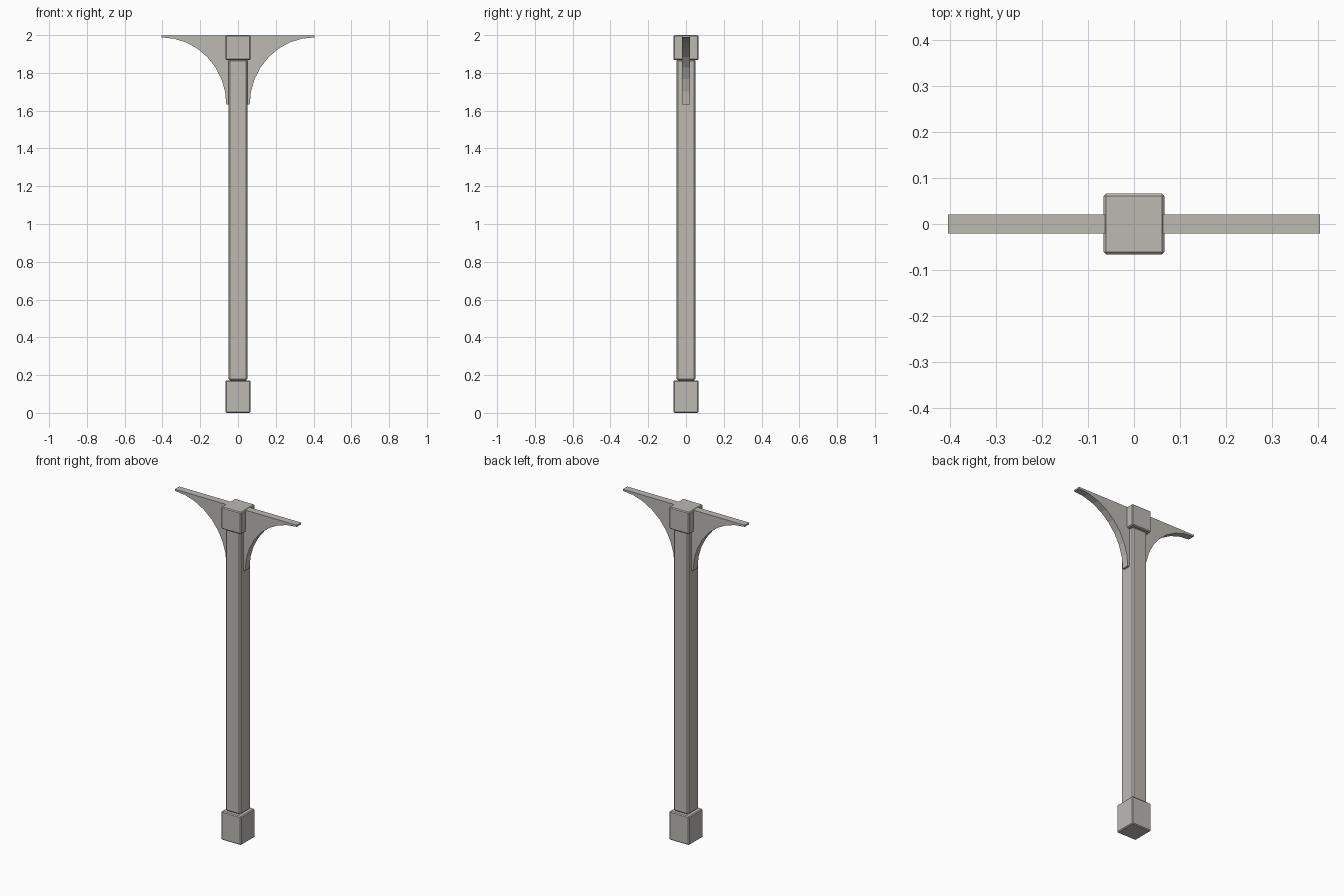
import bpy
import math

cube = bpy.data.objects.get("Cube")
if cube:
    bpy.data.objects.remove(cube, do_unlink=True)

stone = bpy.data.materials.new("warm_grey_stone")
stone.use_nodes = True
colour = (0.51, 0.49, 0.45, 1)
stone.diffuse_color = colour
stone.node_tree.nodes["Principled BSDF"].inputs["Base Color"].default_value = colour


def block(name, width, bottom, top, chamfer):
    """Square post section with chamfered edges."""
    bpy.ops.mesh.primitive_cube_add(size=1, location=(0, 0, (bottom + top) / 2))
    obj = bpy.context.object
    obj.name = name
    obj.scale = (width, width, top - bottom)
    bpy.ops.object.transform_apply(location=False, rotation=False, scale=True)
    bevel = obj.modifiers.new("chamfer", 'BEVEL')
    bevel.width = chamfer
    bevel.segments = 1
    obj.data.materials.append(stone)
    return obj


# Post: foot, shaft and capital
block("base_block", 0.132, 0, 0.172, 0.005)
block("shaft", 0.1, 0.172, 1.872, 0.008)
block("capital_block", 0.132, 1.868, 2, 0.005)


def bracket(name, side):
    """Flat plate with a concave quarter-arc underside."""
    tip, foot, segments = 0.405, 1.632, 8
    inner, top, half = 0.04, 1.998, 0.021
    profile = [(inner, top), (inner, foot)]
    for i in range(segments + 1):
        a = math.pi / 2 * i / segments
        profile.append((tip - 0.343 * math.cos(a), foot + 0.356 * math.sin(a)))
    profile.append((tip, top))
    n = len(profile)
    verts = [(side * x, y, z) for y in (-half, half) for x, z in profile]
    faces = [tuple(range(n)), tuple(reversed(range(n, 2 * n)))]
    faces += [(i, i + n, (i + 1) % n + n, (i + 1) % n) for i in range(n)]
    if side < 0:
        faces = [f[::-1] for f in faces]
    mesh = bpy.data.meshes.new(name)
    mesh.from_pydata(verts, [], faces)
    mesh.materials.append(stone)
    obj = bpy.data.objects.new(name, mesh)
    bpy.context.collection.objects.link(obj)


# Curved brackets either side of the capital
bracket("left_bracket", 1)
bracket("right_bracket", -1)
